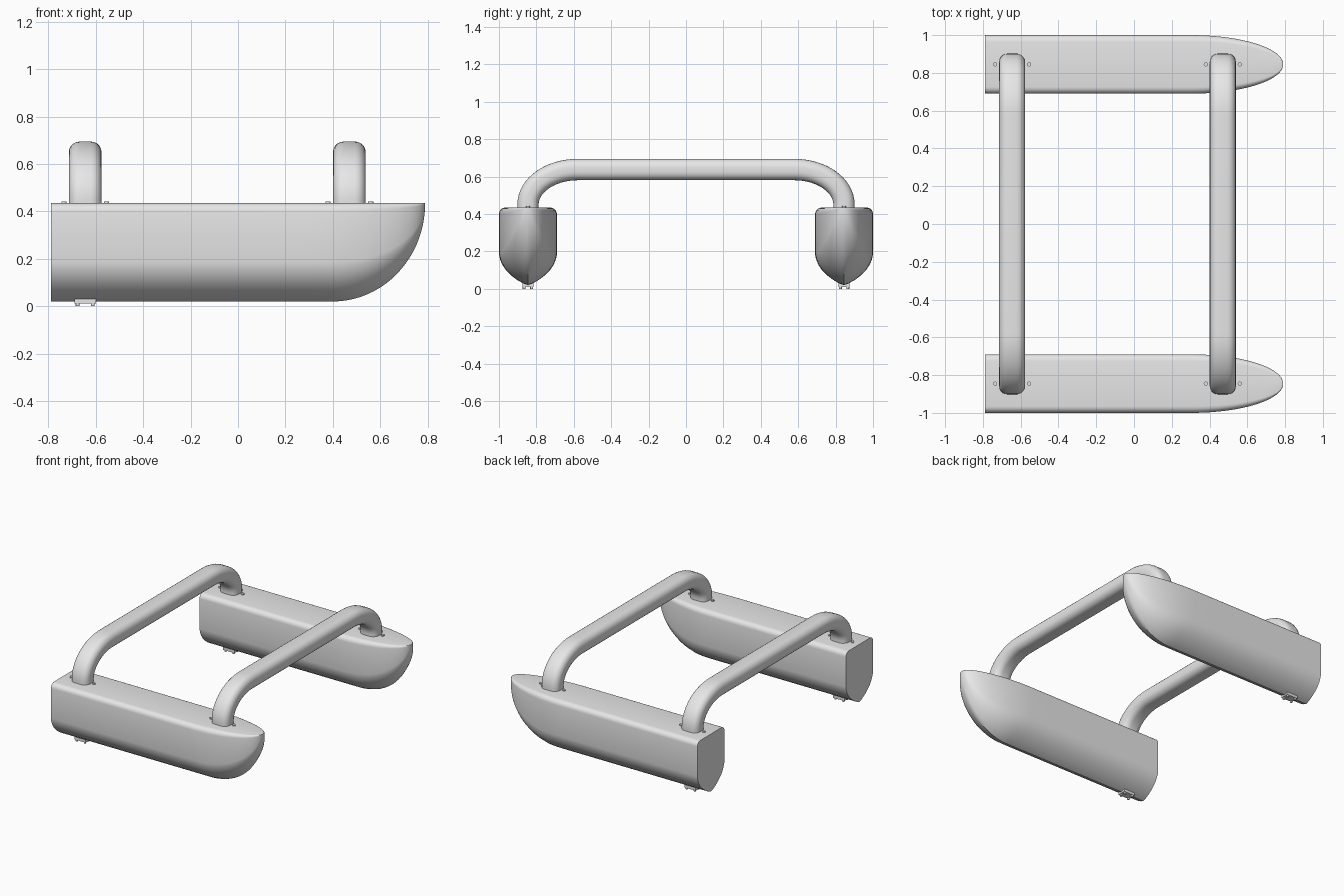
import bpy, bmesh
from math import sin, cos, pi, radians, sqrt
from mathutils import Vector

cube = bpy.data.objects.get("Cube")
if cube:
    bpy.data.objects.remove(cube, do_unlink=True)

grey = bpy.data.materials.new("plain grey")
grey.use_nodes = True
grey.diffuse_color = (0.8, 0.8, 0.8, 1)
grey.node_tree.nodes["Principled BSDF"].inputs["Base Color"].default_value = (0.8, 0.8, 0.8, 1)

DECK = 0.435
HULL_Y = 0.845
FRAMES = (-0.645, 0.47)


def finish(bm, name, angle=35):
    bmesh.ops.recalc_face_normals(bm, faces=bm.faces)
    mesh = bpy.data.meshes.new(name)
    bm.to_mesh(mesh)
    bm.free()
    mesh.materials.append(grey)
    obj = bpy.data.objects.new(name, mesh)
    bpy.context.collection.objects.link(obj)
    bpy.ops.object.select_all(action='DESELECT')
    obj.select_set(True)
    bpy.context.view_layer.objects.active = obj
    bpy.ops.object.shade_smooth_by_angle(angle=radians(angle))
    return obj


def loft(name, rings, angle=35):
    """Skin a list of equal-length closed rings and cap both ends."""
    bm = bmesh.new()
    loops = [[bm.verts.new(p) for p in ring] for ring in rings]
    for a, b in zip(loops, loops[1:]):
        for i in range(len(a)):
            j = (i + 1) % len(a)
            bm.faces.new((a[i], a[j], b[j], b[i]))
    bm.faces.new(loops[0])
    bm.faces.new(loops[-1])
    bmesh.ops.remove_doubles(bm, verts=bm.verts, dist=0.0003)
    return finish(bm, name, angle)


def cylinder(name, x, y, z0, z1, r):
    bm = bmesh.new()
    bmesh.ops.create_cone(bm, cap_ends=True, segments=12, radius1=r, radius2=r, depth=z1 - z0)
    bmesh.ops.translate(bm, vec=(x, y, (z0 + z1) / 2), verts=bm.verts)
    return finish(bm, name)


def box(name, centre, size):
    bm = bmesh.new()
    bmesh.ops.create_cube(bm, size=1)
    bmesh.ops.scale(bm, vec=size, verts=bm.verts)
    bmesh.ops.translate(bm, vec=centre, verts=bm.verts)
    return finish(bm, name)


# Hull section: half width and depth below the deck, from deck to keel
corner = [(0.12 + 0.035 * sin(t * pi / 10), 0.035 * (1 - cos(t * pi / 10))) for t in range(6)]
belly = [(0.155, 0.25), (0.15, 0.275), (0.138, 0.305), (0.118, 0.335),
         (0.09, 0.363), (0.058, 0.387), (0.025, 0.406)]
half = corner + belly
section = half + [(0, 0.415)] + [(-w, d) for w, d in reversed(half)]

# Stations along the hull, crowded towards the rounded bow
stations = [-0.79, 0.1] + [0.3 + 0.49 * sin(t * pi / 48) for t in range(25)]


def taper(x, start):
    t = max(0, (x - start) / (0.79 - start))
    return sqrt(max(0, 1 - t * t))


def hull(name, y):
    rings = []
    for x in stations:
        w, h = taper(x, 0.3), taper(x, 0.4)
        rings.append([(x, y + w * a, DECK - h * d) for a, d in section])
    return loft(name, rings)


# Cross frame: rounded-rectangle tube bent down into both hulls
def cross_frame(name, x):
    hx, hn, r = 0.069, 0.057, 0.045
    tube = []
    for k, (sx, sn) in enumerate(((1, 1), (-1, 1), (-1, -1), (1, -1))):
        for t in range(6):
            a = (k + t / 5) * pi / 2
            tube.append((sx * (hx - r) + r * cos(a), sn * (hn - r) + r * sin(a)))
    bend = [(0.58 + 0.265 * cos(t * pi / 32), 0.45 + 0.188 * sin(t * pi / 32)) for t in range(17)]
    side = [(HULL_Y, 0.41)] + bend
    path = side + [(-y, z) for y, z in reversed(side)]
    rings = []
    for i, (y, z) in enumerate(path):
        before, after = path[max(i - 1, 0)], path[min(i + 1, len(path) - 1)]
        if i in (0, len(path) - 1):
            along = Vector((0, 1 if i == 0 else -1))
        else:
            along = Vector((after[0] - before[0], after[1] - before[1])).normalized()
        out = Vector((along.y, -along.x))
        rings.append([(x + u, y + v * out.x, z + v * out.y) for u, v in tube])
    return loft(name, rings, 45)


for label, x in zip(("rear", "front"), FRAMES):
    cross_frame(label + "_cross_frame", x)

for label, s in (("left", 1), ("right", -1)):
    # The model faces the front, so the hulls are near and far along y
    place = "far" if s > 0 else "near"
    y = s * HULL_Y
    hull(place + "_hull", y)
    # Deck bolts beside each frame foot
    for x in FRAMES:
        for dx in (-0.09, 0.09):
            cylinder(place + "_deck_bolt", x + dx, y, DECK - 0.01, DECK + 0.008, 0.011)
    # Keel bracket with four small pins
    box(place + "_keel_bracket", (-0.645, y, 0.021), (0.09, 0.06, 0.02))
    for dx in (-0.032, 0.032):
        for dy in (-0.02, 0.02):
            cylinder(place + "_bracket_pin", -0.645 + dx, y + dy, 0, 0.02, 0.008)
